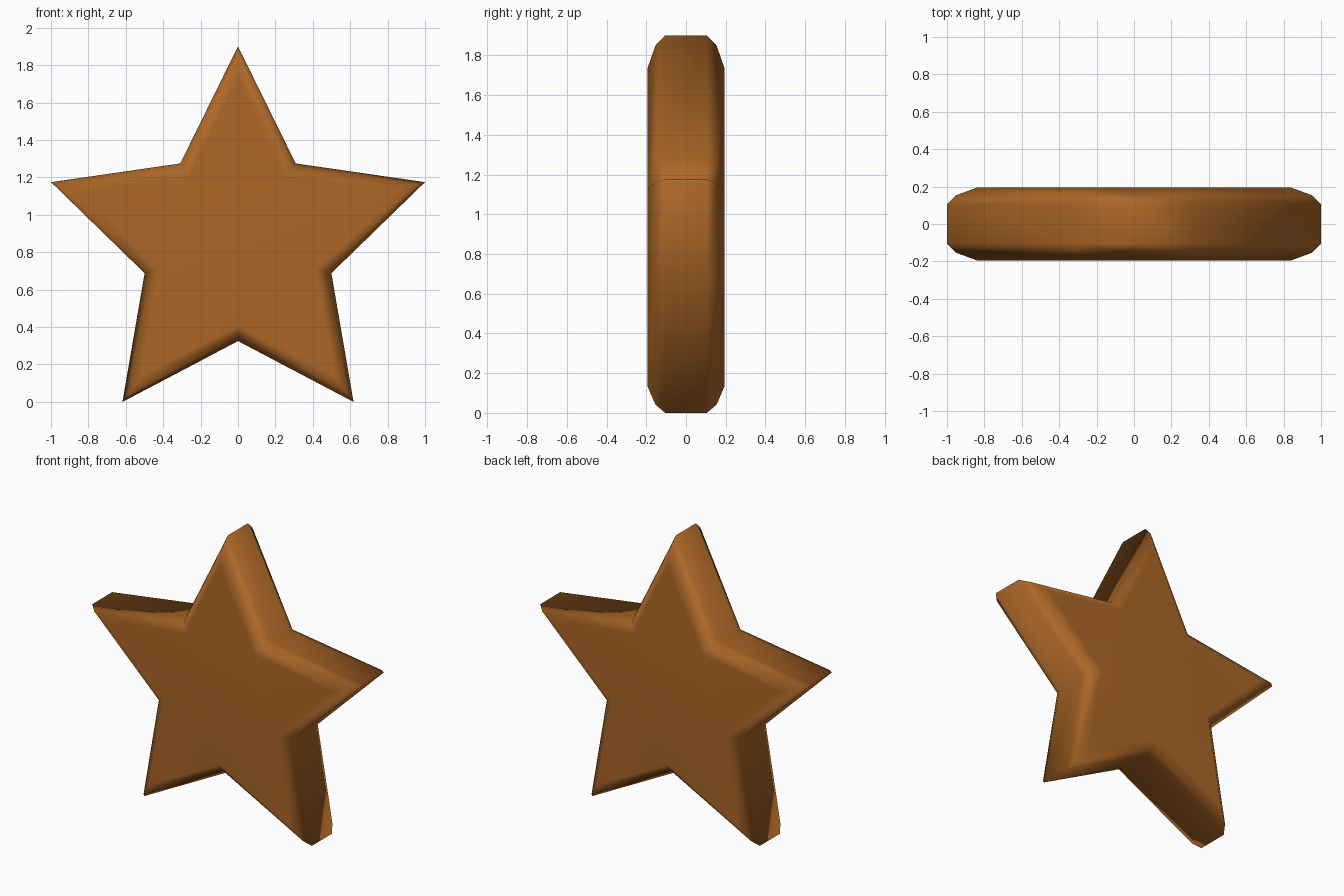
import bpy, bmesh, math

if "Cube" in bpy.data.objects:
    bpy.data.objects.remove(bpy.data.objects["Cube"])

OUTER, INNER, CENTRE_Z = 1.051, 0.525, 0.85
HALF_TIP = math.radians(26.3)

# (depth y, inward edge offset) of the rounded rim, front to back
half = [(0.195, 0.075), (0.154, 0.023), (0.105, 0.0)]
profile = [(-y, d) for y, d in half] + [(y, d) for y, d in reversed(half)]

# star outline rings, mitred inward by the offset
bm = bmesh.new()
rings = []
for y, d in profile:
    ring = []
    for i in range(10):
        a = math.pi / 2 + i * math.pi / 5
        if i % 2 == 0:
            r = OUTER - d / math.sin(HALF_TIP)
        else:
            r = INNER - d / math.sin(HALF_TIP + math.pi / 5)
        ring.append(bm.verts.new((r * math.cos(a), y, CENTRE_Z + r * math.sin(a))))
    rings.append(ring)

# rim and flat caps
for p, q in zip(rings, rings[1:]):
    for i in range(10):
        j = (i + 1) % 10
        bm.faces.new((p[i], p[j], q[j], q[i]))
bm.faces.new(rings[0])
bm.faces.new(rings[-1])
bmesh.ops.recalc_face_normals(bm, faces=bm.faces)
for f in bm.faces:
    f.smooth = True

mesh = bpy.data.meshes.new("star")
bm.to_mesh(mesh)
bm.free()
star = bpy.data.objects.new("star", mesh)
bpy.context.collection.objects.link(star)

# keep the big faces flat while the rim stays soft
wn = star.modifiers.new("flat_faces", 'WEIGHTED_NORMAL')
wn.mode = 'FACE_AREA'
wn.weight = 50

mat = bpy.data.materials.new("golden brown")
mat.diffuse_color = (0.41, 0.135, 0.020, 1)
mat.use_nodes = True
mat.node_tree.nodes["Principled BSDF"].inputs["Base Color"].default_value = mat.diffuse_color
mesh.materials.append(mat)
